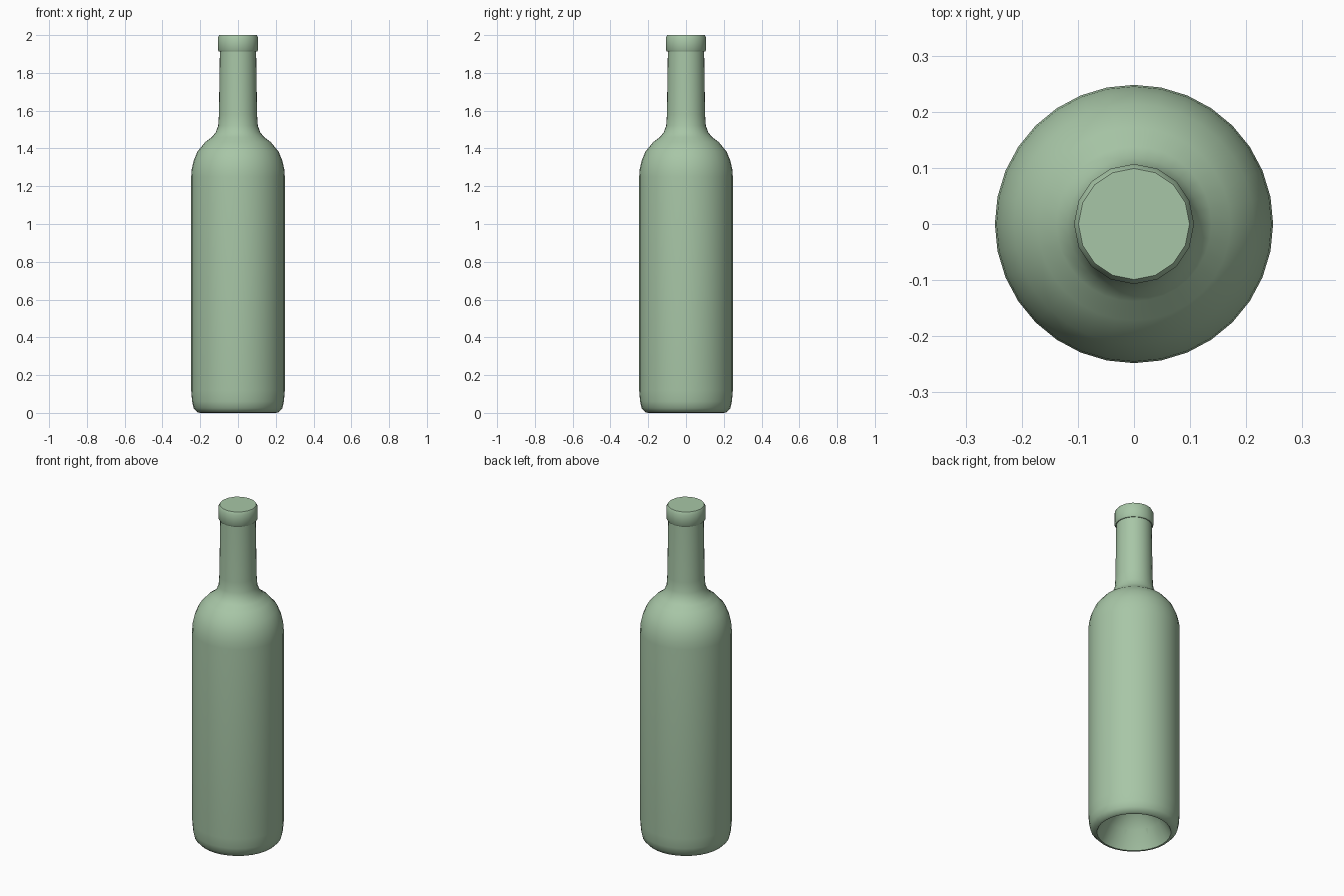
import bpy
import bmesh
from math import sin, cos, tau, radians

old = bpy.data.objects.get("Cube")
if old:
    bpy.data.objects.remove(old, do_unlink=True)

glass = bpy.data.materials.new("pale green glass")
glass.use_nodes = True
GREEN = (0.39, 0.565, 0.385, 1)
glass.diffuse_color = GREEN
glass.node_tree.nodes["Principled BSDF"].inputs["Base Color"].default_value = GREEN


def add_ring(bm, sides, radius, z):
    verts = [bm.verts.new((radius * cos(tau * i / sides), radius * sin(tau * i / sides), z))
             for i in range(sides)]
    return [bm.edges.new((verts[i], verts[(i + 1) % sides])) for i in range(sides)]


def turned(name, rings, cap_end=False, inward=False, angle=40):
    """Skin a stack of (sides, radius, z) rings, closing the last one if asked."""
    bm = bmesh.new()
    loops = [add_ring(bm, *ring) for ring in rings]
    for low, high in zip(loops, loops[1:]):
        bmesh.ops.bridge_loops(bm, edges=low + high)
    if cap_end:
        bmesh.ops.contextual_create(bm, geom=loops[-1])
    bmesh.ops.recalc_face_normals(bm, faces=bm.faces)
    # orient by the widest wall face so open shells point the right way
    side = max(bm.faces, key=lambda f: f.calc_area())
    c = side.calc_center_median()
    outward = side.normal.x * c.x + side.normal.y * c.y > 0
    if outward == inward:
        bmesh.ops.reverse_faces(bm, faces=bm.faces)
    mesh = bpy.data.meshes.new(name)
    bm.to_mesh(mesh)
    bm.free()
    mesh.materials.append(glass)
    obj = bpy.data.objects.new(name, mesh)
    bpy.context.collection.objects.link(obj)
    bpy.ops.object.select_all(action='DESELECT')
    bpy.context.view_layer.objects.active = obj
    obj.select_set(True)
    bpy.ops.object.shade_smooth_by_angle(angle=radians(angle))
    return obj


# Outer glass: hollow underside, rounded heel, straight wall, shoulder and neck
punt = [(0.03, 0.2), (0.09, 0.17), (0.15, 0.1), (0.2, 0)]
outer = [(0.215, 0.003), (0.235, 0.025), (0.243, 0.06), (0.248, 0.12), (0.248, 1.25),
         (0.245, 1.29), (0.235, 1.335), (0.214, 1.385), (0.172, 1.435), (0.138, 1.46),
         (0.118, 1.485), (0.105, 1.52), (0.101, 1.58), (0.096, 1.92)]
profile = (punt + outer)[::-1]
turned("bottle_body", [(32, r, z) for r, z in profile], cap_end=True, angle=50)

# Lip: a 16-sided band around the neck, ending in an 8-sided mouth
turned("lip", [(16, 0.092, 1.912), (16, 0.101, 1.912), (16, 0.107, 1.922),
               (16, 0.107, 1.985), (16, 0.099, 2.0), (8, 0.071, 2.0)], angle=35)

# Inside wall from the mouth down to the raised floor
inside = [(0.071, 2.0), (0.064, 1.93), (0.066, 1.5), (0.12, 1.43), (0.2, 1.33),
          (0.225, 1.24), (0.225, 0.08), (0.19, 0.05), (0.11, 0.19), (0.04, 0.225)]
turned("inner_wall", [(8, r, z) for r, z in inside], cap_end=True, inward=True, angle=50)
